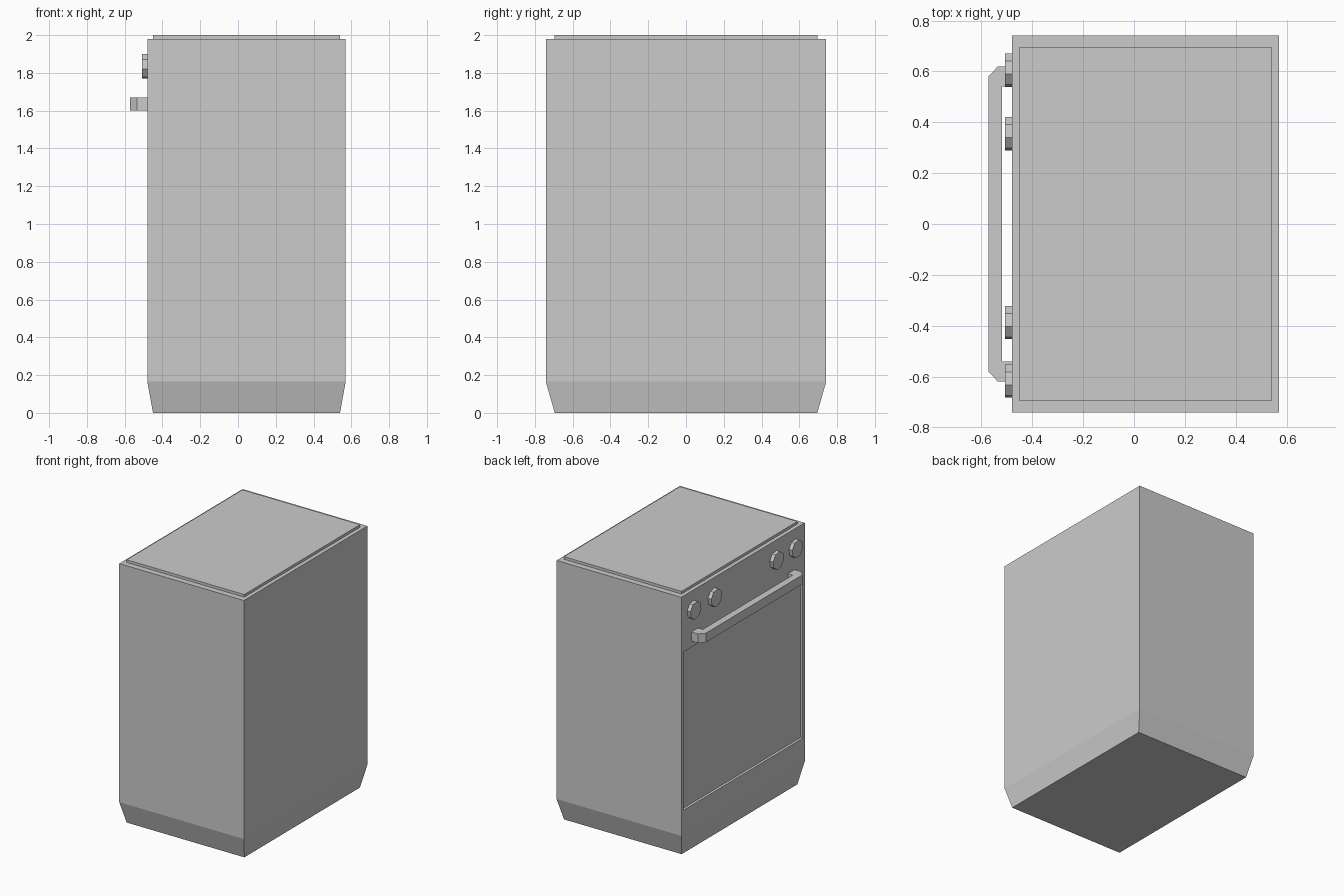
import bpy, bmesh
from math import radians, sin, cos
from mathutils import Vector

if "Cube" in bpy.data.objects:
    bpy.data.objects.remove(bpy.data.objects["Cube"])


def finish(name, bm):
    bmesh.ops.recalc_face_normals(bm, faces=bm.faces[:])
    mesh = bpy.data.meshes.new(name)
    bm.to_mesh(mesh)
    bm.free()
    obj = bpy.data.objects.new(name, mesh)
    bpy.context.collection.objects.link(obj)
    return obj


def loft(bm, rings):
    """Skin a stack of closed rings and cap both ends."""
    rows = [[bm.verts.new(p) for p in ring] for ring in rings]
    n = len(rows[0])
    for a, b in zip(rows, rows[1:]):
        for i in range(n):
            j = (i + 1) % n
            bm.faces.new((a[i], a[j], b[j], b[i]))
    bm.faces.new(rows[0])
    bm.faces.new(rows[-1])


def rect(x0, x1, hy, z):
    return [(x0, -hy, z), (x1, -hy, z), (x1, hy, z), (x0, hy, z)]


# Cabinet with tapered plinth
bm = bmesh.new()
loft(bm, [rect(-0.45, 0.54, 0.695, 0), rect(-0.48, 0.57, 0.742, 0.165),
          rect(-0.48, 0.57, 0.742, 1.98)])
bmesh.ops.recalc_face_normals(bm, faces=bm.faces[:])

# Oven door recessed into the -x side
door = next(f for f in bm.faces
            if f.normal.x < -0.99 and f.calc_center_median().z > 0.5)
for x in (-0.48, -0.46):
    bmesh.ops.inset_individual(bm, faces=[door], thickness=0.02)
    mid = door.calc_center_median().z
    for v in door.verts:
        v.co = Vector((x, 0.717 if v.co.y > 0 else -0.717,
                       1.555 if v.co.z > mid else 0.35))
finish("cabinet", bm)

# Raised hob plate
bm = bmesh.new()
loft(bm, [rect(-0.45, 0.54, 0.697, 1.97), rect(-0.45, 0.54, 0.697, 2.0)])
finish("hob_plate", bm)

# Door handle: a bracket outline, mirrored in y
half = [(-0.48, 0.62), (-0.535, 0.62), (-0.573, 0.58)]
inner = [(-0.52, 0.54), (-0.48, 0.54)]
outline = (half + [(x, -y) for x, y in reversed(half)]
           + [(x, -y) for x, y in reversed(inner)] + inner)
bm = bmesh.new()
loft(bm, [[(x, y, z) for x, y in outline] for z in (1.60, 1.67)])
finish("door_handle", bm)

# Eight-sided control knobs
for i, yc in enumerate((0.605, 0.355, -0.388, -0.618)):
    angles = [radians(13 + 45 * k) for k in range(8)]
    bm = bmesh.new()
    loft(bm, [[(x, yc + 0.067 * cos(a), 1.835 + 0.067 * sin(a)) for a in angles]
              for x in (-0.48, -0.507)])
    finish(f"control_knob_{i + 1}", bm)
